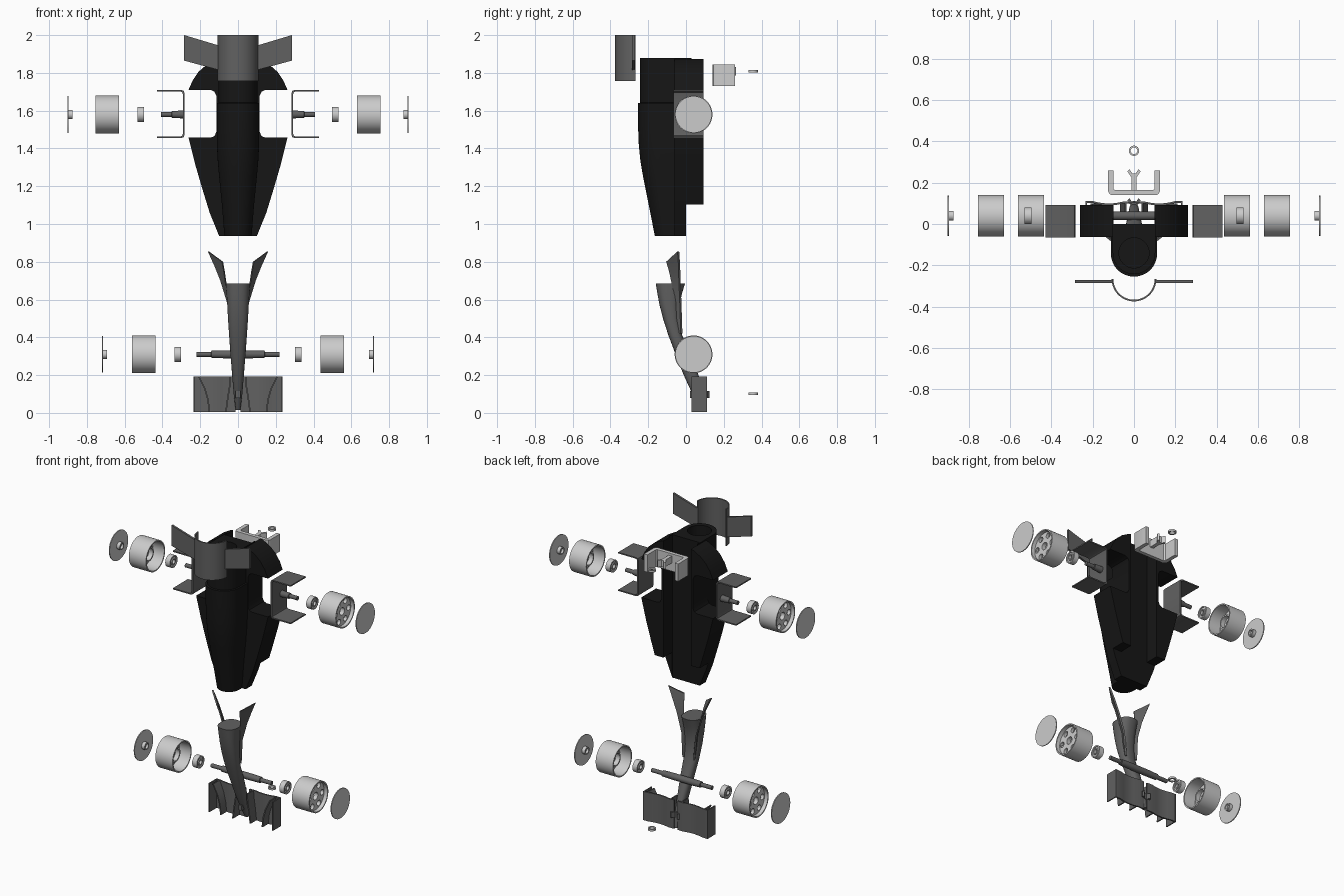
import bpy, bmesh, math
from math import sin, cos, pi

if "Cube" in bpy.data.objects:
    bpy.data.objects.remove(bpy.data.objects["Cube"])


def material(name, v):
    m = bpy.data.materials.new(name)
    m.diffuse_color = (v, v, v, 1)
    m.use_nodes = True
    m.node_tree.nodes["Principled BSDF"].inputs["Base Color"].default_value = m.diffuse_color
    return m


BLACK = material("black", 0.008)
DARK = material("dark_grey", 0.12)
LIGHT = material("light_grey", 0.55)


def loft(name, rings, mat, closed=False, mirror=False):
    """Skin a list of rings; caps the ends unless the loft closes on itself."""
    bm = bmesh.new()
    rows = [[bm.verts.new(p) for p in r] for r in rings]
    n = len(rows[0])
    pairs = list(zip(rows, rows[1:])) + ([(rows[-1], rows[0])] if closed else [])
    for a, b in pairs:
        for i in range(n):
            j = (i + 1) % n
            bm.faces.new((a[i], a[j], b[j], b[i]))
    if not closed:
        bm.faces.new(rows[0])
        bm.faces.new(rows[-1])
    bmesh.ops.recalc_face_normals(bm, faces=bm.faces)
    me = bpy.data.meshes.new(name)
    bm.to_mesh(me)
    bm.free()
    me.materials.append(mat)
    ob = bpy.data.objects.new(name, me)
    bpy.context.collection.objects.link(ob)
    if mirror:
        ob.modifiers.new("mirror", 'MIRROR').use_mirror_merge = False
    return ob


def prism(name, pts, axis, a, b, mat, mirror=False):
    """Extrude a 2D outline: axis 'y' takes (x,z) points, axis 'z' takes (x,y)."""
    def put(p, t):
        return (p[0], t, p[1]) if axis == 'y' else (p[0], p[1], t)
    return loft(name, [[put(p, t) for p in pts] for t in (a, b)], mat, mirror=mirror)


def turn(name, prof, mat, closed=False, n=48):
    """Revolve (x, radius) points around the x axis."""
    return loft(name, [[(x, r * cos(2 * pi * k / n), r * sin(2 * pi * k / n))
                        for k in range(n)] for x, r in prof], mat, closed)


def boolean(ob, tool, op='DIFFERENCE'):
    m = ob.modifiers.new("bool", 'BOOLEAN')
    m.operation, m.object, m.solver = op, tool, 'EXACT'
    bpy.context.view_layer.objects.active = ob
    bpy.ops.object.modifier_apply(modifier=m.name)
    bpy.data.objects.remove(tool)


def box_pts(x, y0, y1):
    return [(-x, y0), (x, y0), (x, y1), (-x, y1)]


def ribbon(path, t):
    """Give a 2D path a thickness along x."""
    return path + [(x - t, y) for x, y in reversed(path)]


# body: side pods with wheel notches
half = [(0.1, 0.937), (0.15, 1.06), (0.19, 1.19), (0.225, 1.31), (0.262, 1.457),
        (0.145, 1.457), (0.125, 1.465), (0.115, 1.487), (0.115, 1.68), (0.125, 1.70),
        (0.145, 1.71), (0.262, 1.71), (0.24, 1.76), (0.21, 1.805), (0.17, 1.84),
        (0.12, 1.868), (0.08, 1.878)]
body = prism("body", half + [(-x, z) for x, z in reversed(half)], 'y', -0.062, 0.092, BLACK)

# body: rounded spine, stepped at the back where the rear wing sleeve fits
spine = []
for z, top, r in [(0.937, -0.165, 0.072), (1.1, -0.197, 0.085), (1.25, -0.227, 0.1),
                  (1.33, -0.241, 0.107), (1.42, -0.25, 0.112), (1.52, -0.254, 0.112),
                  (1.64, -0.255, 0.112), (1.642, -0.243, 0.103), (1.88, -0.243, 0.103)]:
    arc = [(r * cos(pi + pi * k / 32), top + r + r * sin(pi + pi * k / 32), z) for k in range(33)]
    spine.append(arc + [(r, 0.03, z), (-r, 0.03, z)])
boolean(body, loft("spine", spine, BLACK), 'UNION')

# body: underside channel, raised front floor, gas chamber
boolean(body, prism("channel", box_pts(0.1, 0.0, 0.3), 'z', 0.8, 2.0, BLACK))
boolean(body, prism("floor_cut", box_pts(0.4, 0.001, 0.3), 'z', 0.8, 1.103, BLACK))
chamber = [(0.073 * cos(2 * pi * k / 40), -0.14 + 0.073 * sin(2 * pi * k / 40)) for k in range(40)]
boolean(body, prism("chamber", chamber, 'z', 1.5, 2.0, BLACK))

# rear wing: half sleeve and two swept blades
arc = [pi + pi * k / 32 for k in range(33)]
sleeve = [(0.108 * cos(a), -0.267 + 0.108 * sin(a)) for a in arc]
sleeve += [(0.1 * cos(a), -0.267 + 0.1 * sin(a)) for a in reversed(arc)]
prism("rear_wing_sleeve", sleeve, 'z', 1.757, 2.0, DARK)
prism("rear_wing_blade", [(0.101, 1.945), (0.285, 2.0), (0.285, 1.865), (0.101, 1.815)],
      'y', -0.285, -0.271, DARK, mirror=True)

# rear wheel brackets
outer = [(0.43, 1.455), (0.3, 1.455), (0.288, 1.46), (0.283, 1.472),
         (0.283, 1.693), (0.288, 1.705), (0.3, 1.71), (0.43, 1.71)]
inner = [(0.43, 1.702), (0.304, 1.702), (0.295, 1.697), (0.292, 1.688),
         (0.292, 1.477), (0.295, 1.468), (0.304, 1.463), (0.43, 1.463)]
prism("rear_bracket", outer + inner, 'y', -0.065, 0.092, DARK, mirror=True)

# wheel parts, modelled with +x pointing outwards
wheel = turn("wheel", [(0, 0.1), (0.125, 0.1), (0.125, 0.092), (0.102, 0.09), (0.102, 0.024),
                       (0.075, 0.024), (0.075, 0.038), (0.045, 0.038), (0.045, 0.047),
                       (0.082, 0.047), (0.082, 0.09), (0, 0.092)], LIGHT, True, 64)
for k in range(6):
    hole = turn("hole", [(0.06, 0.018), (0.12, 0.018)], LIGHT, n=20)
    a = k * pi / 3
    hole.location = (0, 0.067 * cos(a), 0.067 * sin(a))
    bpy.context.view_layer.update()
    boolean(wheel, hole)
bearing = turn("bearing", [(0, 0.04), (0.034, 0.04), (0.034, 0.032), (0.029, 0.031), (0.029, 0.022),
                           (0.034, 0.021), (0.034, 0.014), (0, 0.014), (0, 0.021), (0.005, 0.022),
                           (0.005, 0.031), (0, 0.032)], LIGHT, True)
cap = turn("wheel_cap", [(0, 0.016), (0, 0.024), (0.022, 0.024), (0.022, 0.097),
                         (0.028, 0.097), (0.028, 0.001), (0.015, 0.001), (0.015, 0.016)], LIGHT, True, 64)
stub = turn("rear_axle", [(0, 0.021), (0.06, 0.018), (0.062, 0.013), (0.118, 0.013)], DARK)


def place(src, x, z):
    """Copy a wheel part to both sides of the car."""
    for side in (1, -1):
        o = src.copy()
        bpy.context.collection.objects.link(o)
        o.location = (side * x, 0.04, z)
        o.rotation_euler.z = 0 if side > 0 else pi


for src, rear, front in [(wheel, 0.63, 0.436), (bearing, 0.497, 0.301), (cap, 0.875, 0.693)]:
    place(src, rear, 1.58)
    place(src, front, 0.31)
place(stub, 0.29, 1.58)
for src in (wheel, bearing, cap, stub):
    bpy.data.objects.remove(src)

# front axle
axle = turn("front_axle", [(-0.22, 0.013), (-0.142, 0.013), (-0.14, 0.019), (-0.07, 0.021),
                           (0.07, 0.021), (0.14, 0.019), (0.142, 0.013), (0.22, 0.013)], DARK)
axle.location = (0, 0.04, 0.31)

# nose cone
nose = []
for z, w, y0, y1 in [(0.685, 0.065, -0.16, -0.005), (0.63, 0.061, -0.151, -0.022),
                     (0.575, 0.057, -0.141, -0.033), (0.5, 0.053, -0.122, -0.035),
                     (0.41, 0.047, -0.093, -0.02), (0.31, 0.04, -0.055, 0.025),
                     (0.2, 0.031, -0.012, 0.066), (0.1, 0.023, 0.034, 0.1), (0.015, 0.012, 0.08, 0.112)]:
    ring = []
    for k in range(32):
        s, c = sin(2 * pi * k / 32), cos(2 * pi * k / 32)
        ring.append((w * math.copysign(abs(c) ** 0.8, c),
                     (y0 + y1) / 2 + (y1 - y0) / 2 * math.copysign(abs(s) ** 0.8, s), z))
    nose.append(ring)
loft("nose_cone", nose, DARK)

# flared arms joining nose and body
arm = []
for i, o in [((0.085, -0.105, 0.80), (0.16, -0.045, 0.855)), ((0.076, -0.09, 0.75), (0.126, -0.04, 0.78)),
             ((0.066, -0.075, 0.68), (0.094, -0.038, 0.70)), ((0.044, -0.068, 0.58), (0.057, -0.033, 0.58)),
             ((0.03, -0.05, 0.42), (0.046, -0.028, 0.42))]:
    arm.append([i, o, (o[0] - 0.006, o[1] + 0.009, o[2]), (i[0] - 0.006, i[1] + 0.009, i[2])])
loft("nose_arm", arm, DARK, mirror=True)

# front wing: wavy plane, endplates and curved vanes
wave = [(0.012, 0.098), (0.05, 0.1), (0.09, 0.092), (0.13, 0.09), (0.17, 0.095), (0.2, 0.102), (0.235, 0.103)]
prism("front_wing_plane", wave + [(x, y + 0.009) for x, y in reversed(wave)], 'z', 0.004, 0.193, DARK, True)
prism("front_wing_endplate", ribbon([(0.235, 0.004), (0.235, 0.193)], 0.007), 'y', 0.028, 0.112, DARK, True)
prism("front_wing_outer_vane", ribbon([(0.155, 0.004), (0.163, 0.07), (0.18, 0.13), (0.212, 0.193)], 0.008),
      'y', 0.035, 0.1, DARK, True)
prism("front_wing_inner_vane", ribbon([(0.068, 0.004), (0.058, 0.08), (0.048, 0.14), (0.044, 0.193)], 0.008),
      'y', 0.035, 0.1, DARK, True)

# rear brace with eyelet forks
u = [(0.1, 0.26), (0.125, 0.26), (0.125, 0.158), (0.119, 0.146), (0.107, 0.14)]
v = [(0.1, 0.172), (0.092, 0.164)]
prism("rear_brace", [(-x, y) for x, y in u] + list(reversed(u)) + v + [(-x, y) for x, y in reversed(v)],
      'z', 1.73, 1.845, LIGHT)


def fork(name, y, z0, z1, mat):
    s = [(0.012, 0), (0.012, 0.065), (0.032, 0.095), (0.022, 0.105), (0.008, 0.085)]
    prism(name, [(x, y + d) for x, d in s] + [(-x, y + d) for x, d in reversed(s)], 'z', z0, z1, mat)


fork("rear_eyelet_fork", 0.16, 1.785, 1.83, LIGHT)
fork("front_eyelet_fork", 0.02, 0.08, 0.115, DARK)

# line eyelets
for name, z in (("rear_eyelet", 1.803), ("front_eyelet", 0.096)):
    e = turn(name, [(0, 0.025), (0.012, 0.025), (0.012, 0.016), (0, 0.016)], LIGHT, True, 32)
    e.rotation_euler.y = -pi / 2
    e.location = (0, 0.355, z)

bpy.ops.object.select_all(action='SELECT')
bpy.context.view_layer.objects.active = body
bpy.ops.object.shade_smooth_by_angle(angle=math.radians(32))
